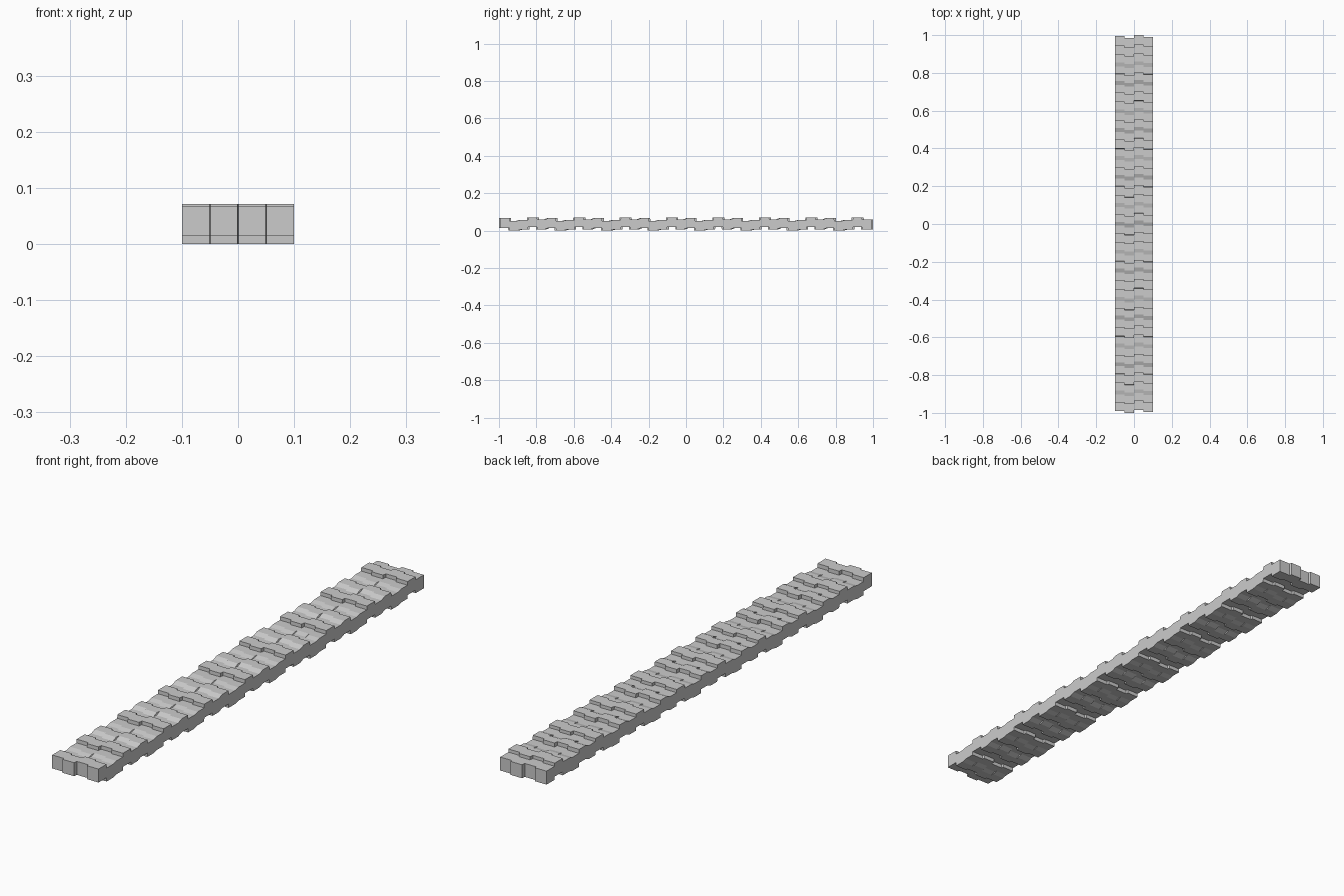
import bpy, bmesh

if "Cube" in bpy.data.objects:
    bpy.data.objects.remove(bpy.data.objects["Cube"])

LENGTH, CELLS = 1.985, 40
CELL = LENGTH / CELLS
BOTTOMS = [0.015, 0.0, 0.005, 0.019, 0.007]   # repeating rise and fall along the strip
THICK = 0.052
RAMP = 0.01
SHIFTS = [0.0015, -0.0075, 0.0075, -0.0015]   # lengthwise offset of each column
EPS = 0.001


def stepped_line():
    """Lower edge of the side profile: sharp steps, with soft ramps for small rises."""
    pts = [(-LENGTH / 2, BOTTOMS[0])]
    for i in range(1, CELLS):
        y = -LENGTH / 2 + i * CELL
        a, b = BOTTOMS[(i - 1) % 5], BOTTOMS[i % 5]
        r = RAMP if i % 5 in (0, 2) else 0.0003
        pts += [(y - r, a), (y + r, b)]
    pts.append((LENGTH / 2, BOTTOMS[(CELLS - 1) % 5]))
    return pts


# Closed side profile
low = stepped_line()
profile = low + [(y, z + THICK) for y, z in reversed(low)]

# Sections across the width, offset column by column
sections = []
for i, dy in enumerate(SHIFTS):
    x0 = -0.1 + 0.05 * i
    sections += [(x0 + (EPS if i else 0), dy),
                 (x0 + 0.05 - (EPS if i < 3 else 0), dy)]

bm = bmesh.new()
rings = [[bm.verts.new((x, y + dy, z)) for y, z in profile] for x, dy in sections]
n = len(profile)
for a, b in zip(rings, rings[1:]):
    for i in range(n):
        j = (i + 1) % n
        bm.faces.new((a[i], a[j], b[j], b[i]))

# Long sides, filled strip by strip
for ring in (rings[0], rings[-1]):
    for i in range(len(low) - 1):
        bm.faces.new((ring[i], ring[i + 1], ring[n - 2 - i], ring[n - 1 - i]))
bmesh.ops.recalc_face_normals(bm, faces=bm.faces)

mesh = bpy.data.meshes.new("stepped_strip")
bm.to_mesh(mesh)
bm.free()
bpy.context.collection.objects.link(bpy.data.objects.new("stepped_strip", mesh))
